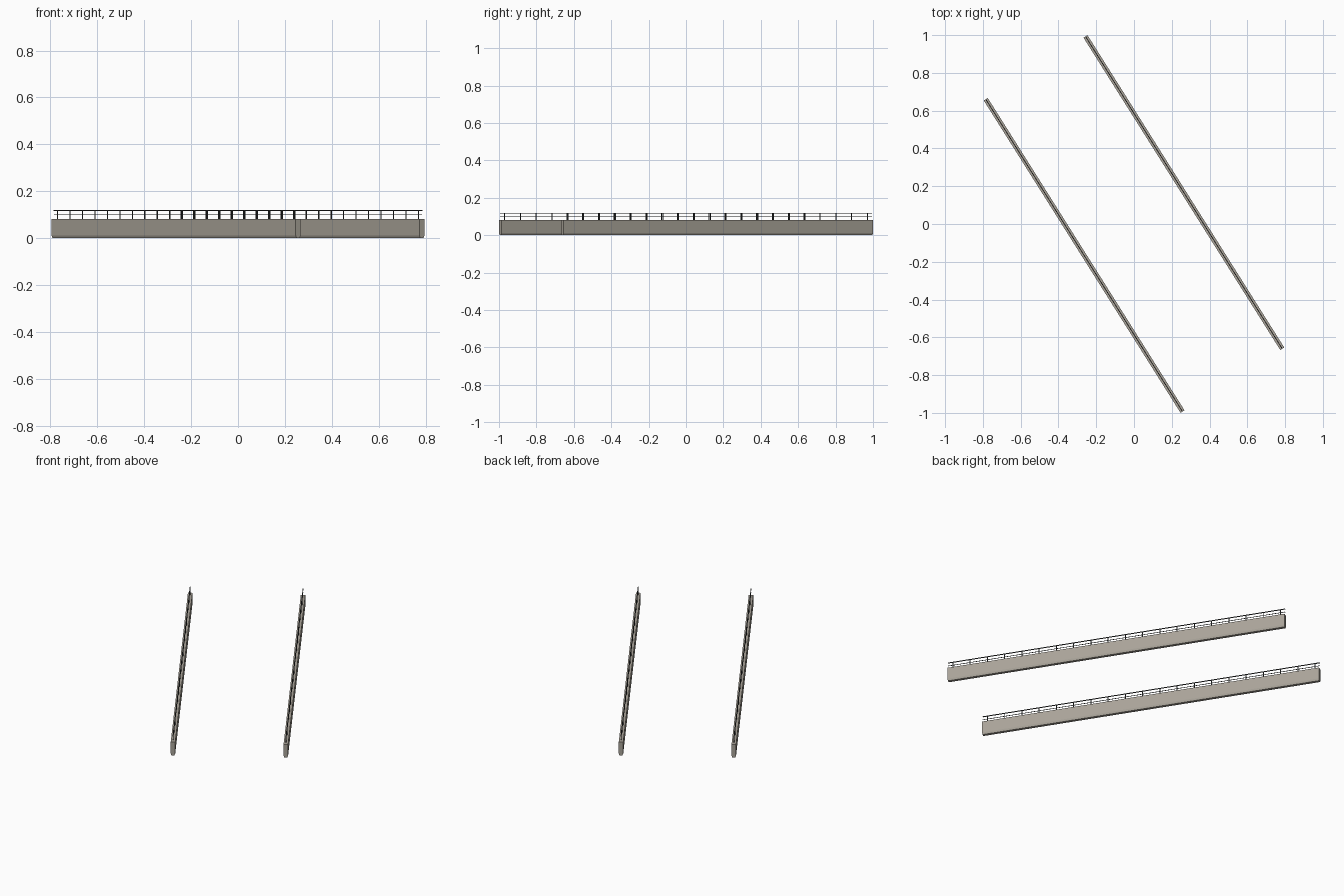
import bpy, bmesh, math
from mathutils import Matrix, Vector

if "Cube" in bpy.data.objects:
    bpy.data.objects.remove(bpy.data.objects["Cube"])

HALF = 0.977      # half length of each parapet
OFFSET = 0.312    # distance of each parapet from the centre line
ANGLE = math.atan2(-0.846, 0.533)


def material(name, rgb):
    m = bpy.data.materials.new(name)
    m.diffuse_color = (*rgb, 1)
    m.use_nodes = True
    m.node_tree.nodes["Principled BSDF"].inputs["Base Color"].default_value = m.diffuse_color
    return m


concrete = material("concrete", (0.40, 0.37, 0.32))
metal = material("dark_metal", (0.05, 0.055, 0.055))


def finish(bm, name, mat, side):
    # turn the part to the diagonal direction and push it to its side
    bmesh.ops.recalc_face_normals(bm, faces=bm.faces)
    turn = Matrix.Rotation(ANGLE, 4, 'Z')
    bm.transform(turn @ Matrix.Translation((0, side * OFFSET, 0)))
    me = bpy.data.meshes.new(name)
    bm.to_mesh(me)
    bm.free()
    me.materials.append(mat)
    ob = bpy.data.objects.new(name, me)
    bpy.context.collection.objects.link(ob)


def box(bm, centre, size):
    bmesh.ops.create_cube(bm, size=1, matrix=Matrix.Translation(centre)
                          @ Matrix.Diagonal((*size, 1)))


for side, label in ((-1, "left"), (1, "right")):
    # solid wall with a tapered foot
    bm = bmesh.new()
    half_profile = [(0.0085, 0), (0.0125, 0.012), (0.0125, 0.081)]
    profile = half_profile + [(-y, z) for y, z in reversed(half_profile)]
    face = bm.faces.new([bm.verts.new((-HALF, y, z)) for y, z in profile])
    ext = bmesh.ops.extrude_face_region(bm, geom=[face], use_keep_orig=True)
    moved = [v for v in ext["geom"] if isinstance(v, bmesh.types.BMVert)]
    bmesh.ops.translate(bm, verts=moved, vec=Vector((2 * HALF, 0, 0)))
    finish(bm, label + "_parapet_wall", concrete, side)

    # top and middle rails
    bm = bmesh.new()
    box(bm, (0, 0, 0.1180), (2 * HALF, 0.004, 0.004))
    box(bm, (0, 0, 0.0990), (2 * HALF, 0.0025, 0.0025))
    finish(bm, label + "_handrails", metal, side)

    # railing posts
    bm = bmesh.new()
    for i in range(20):
        box(bm, (-0.95 + 0.1 * i, 0, 0.0985), (0.004, 0.004, 0.037))
    finish(bm, label + "_railing_posts", metal, side)
